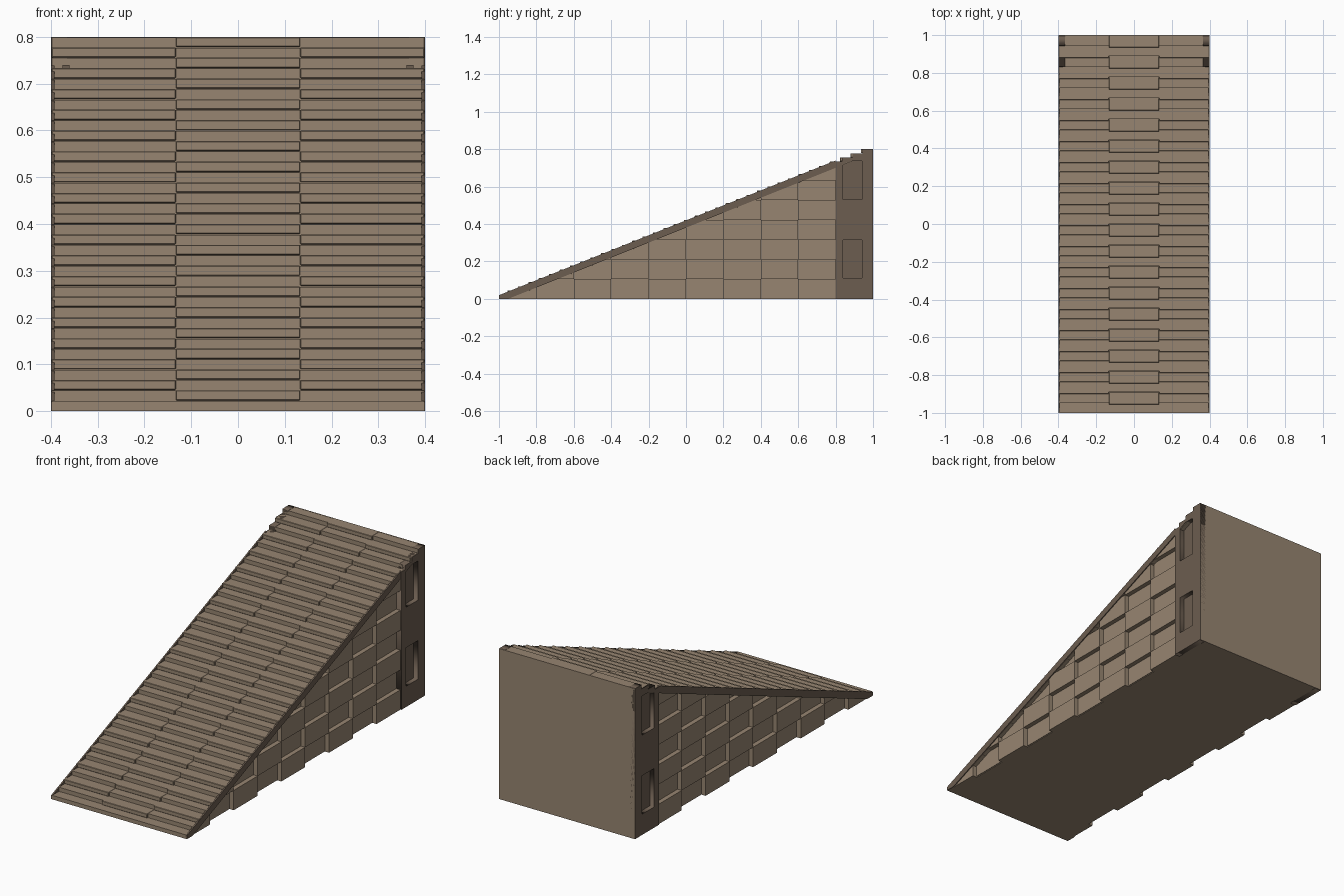
import bpy, bmesh
from mathutils import Matrix, Vector

if "Cube" in bpy.data.objects:
    bpy.data.objects.remove(bpy.data.objects["Cube"])

N = 36                      # stair rows
DY, DZ = 2 / N, 0.8 / N     # tread depth, riser height
W = 0.4                     # half width


def material(name, rgb):
    m = bpy.data.materials.new(name)
    m.diffuse_color = (*rgb, 1)
    m.use_nodes = True
    m.node_tree.nodes["Principled BSDF"].inputs["Base Color"].default_value = m.diffuse_color
    return m


TAN = material("tan_stone", (0.31, 0.235, 0.165))
DARK = material("dark_stone", (0.15, 0.11, 0.08))


def finish(name, bm, mat):
    bmesh.ops.recalc_face_normals(bm, faces=bm.faces)
    me = bpy.data.meshes.new(name)
    bm.to_mesh(me)
    bm.free()
    me.materials.append(mat)
    ob = bpy.data.objects.new(name, me)
    bpy.context.collection.objects.link(ob)
    return ob


def box(bm, x0, x1, y0, y1, z0, z1):
    m = Matrix.Translation(((x0 + x1) / 2, (y0 + y1) / 2, (z0 + z1) / 2)) \
        @ Matrix.Diagonal((x1 - x0, y1 - y0, z1 - z0, 1))
    return bmesh.ops.create_cube(bm, size=1, matrix=m)["verts"]


def prism(bm, pts, x0, x1):
    """Extrude a (y, z) profile from x0 to x1."""
    f = bm.faces.new([bm.verts.new((x0, y, z)) for y, z in pts])
    ext = bmesh.ops.extrude_face_region(bm, geom=[f])["geom"]
    vs = [v for v in ext if isinstance(v, bmesh.types.BMVert)]
    bmesh.ops.translate(bm, vec=(x1 - x0, 0, 0), verts=vs)


def mirror(ob):
    m = ob.modifiers.new("mirror", 'MIRROR')
    m.use_axis[0] = True
    return ob


def stair(first):
    pts = []
    for i in range(first, N):
        y = -1 + i * DY
        pts += [(y, i * DZ), (y, (i + 1) * DZ)]
    return pts + [(1, 0.8)]


# Solid core of the ramp, also its back and underside
bm = bmesh.new()
prism(bm, [(-1, 0), (1, 0), (1, 0.78), (0.95, 0.76)], -0.37, 0.37)
box(bm, -W, W, 0.996, 1, 0, 0.8)
finish("ramp_core", bm, TAN)

# Stepped top slab with a sloping underside
bm = bmesh.new()
prism(bm, [(y, max(0, z - 0.001)) for y, z in stair(0)] + [(1, 0.78), (-0.95, 0)],
      -0.398, 0.398)
finish("steps", bm, TAN)

# Raised tread blocks, alternating between the middle and the sides
bm = bmesh.new()
for i in range(1, N):
    y, z = -1 + i * DY, i * DZ
    spans = [(-0.133, 0.133)] if i % 2 else [(-0.399, -0.133), (0.133, 0.399)]
    for x0, x1 in spans:
        box(bm, x0, x1, y - 0.01, min(y + DY, 0.999), z + 0.0005, z + DZ)
bl = finish("tread_blocks", bm, TAN)
b = bl.modifiers.new("bevel", 'BEVEL')
b.width, b.segments = 0.002, 1

# Checkerboard of raised wall stones, cut off along the slope
bm = bmesh.new()
RH = 0.1055
for r in range(7):
    for c in range(9):
        if (r + c) % 2 == 0:
            y0 = -1 + 0.2 * c
            box(bm, 0.36, 0.395, y0, y0 + 0.2, r * RH, (r + 1) * RH)
bmesh.ops.bisect_plane(bm, geom=bm.verts[:] + bm.edges[:] + bm.faces[:],
                       plane_co=(0, -1, -0.01), plane_no=Vector((0, -0.4, 1)),
                       clear_outer=True)
bmesh.ops.holes_fill(bm, edges=[e for e in bm.edges if e.is_boundary], sides=0)
mirror(finish("wall_stones", bm, TAN))

# Shallow joint grooves read as slightly raised slabs on the recessed cells
bm = bmesh.new()
for r in range(7):
    for c in range(9):
        if (r + c) % 2:
            y0 = -1 + 0.2 * c
            box(bm, 0.36, 0.374, y0 + 0.004, y0 + 0.196, r * RH + 0.003, (r + 1) * RH - 0.003)
bmesh.ops.bisect_plane(bm, geom=bm.verts[:] + bm.edges[:] + bm.faces[:],
                       plane_co=(0, -1, -0.01), plane_no=Vector((0, -0.4, 1)),
                       clear_outer=True)
bmesh.ops.holes_fill(bm, edges=[e for e in bm.edges if e.is_boundary], sides=0)
mirror(finish("recessed_stones", bm, TAN))

# Sloping side trim
bm = bmesh.new()
prism(bm, [(-1, 0), (-1, 0.019), (0.8, 0.739), (0.8, 0.70), (-0.95, 0)], 0.392, W)
mirror(finish("side_trim", bm, DARK))

# Rear pillar: outline with two window openings, filled as a 2D curve
cu = bpy.data.curves.new("rear_pillar", 'CURVE')
cu.dimensions, cu.fill_mode, cu.extrude = '2D', 'BOTH', 0.0175
outline = [(0.8, 0), (0.8, 33 * DZ)] + stair(33) + [(1, 0)]
outline.pop(2)              # drop the duplicate first riser foot
low = [(0.84, 0.11), (0.94, 0.11), (0.94, 0.315), (0.84, 0.315)]
high = [(0.84, 0.53), (0.94, 0.53), (0.94, 0.738), (0.883, 0.738), (0.84, 0.72)]
outline.insert(2, (-1 + 33 * DY, 33 * DZ))
for pts in (outline, low, high):
    s = cu.splines.new('POLY')
    s.points.add(len(pts) - 1)
    for p, (y, z) in zip(s.points, pts):
        p.co = (y, z, 0, 1)
    s.use_cyclic_u = True
tmp = bpy.data.objects.new("pillar_curve", cu)
bpy.context.collection.objects.link(tmp)
bpy.context.view_layer.update()
bm = bmesh.new()
bm.from_mesh(tmp.to_mesh())
tmp.to_mesh_clear()
bpy.data.objects.remove(tmp)
bmesh.ops.remove_doubles(bm, verts=bm.verts, dist=1e-5)
# curve x, y, z become world y, z, x
bm.transform(Matrix(((0, 0, 1, 0.3827), (1, 0, 0, 0), (0, 1, 0, 0), (0, 0, 0, 1))))
mirror(finish("rear_pillar", bm, DARK))

# Dark backing inside the window recesses
bm = bmesh.new()
for z0, z1 in ((0.1, 0.33), (0.52, 0.74)):
    box(bm, 0.36, 0.375, 0.83, 0.95, z0, z1)
mirror(finish("window_backing", bm, DARK))
